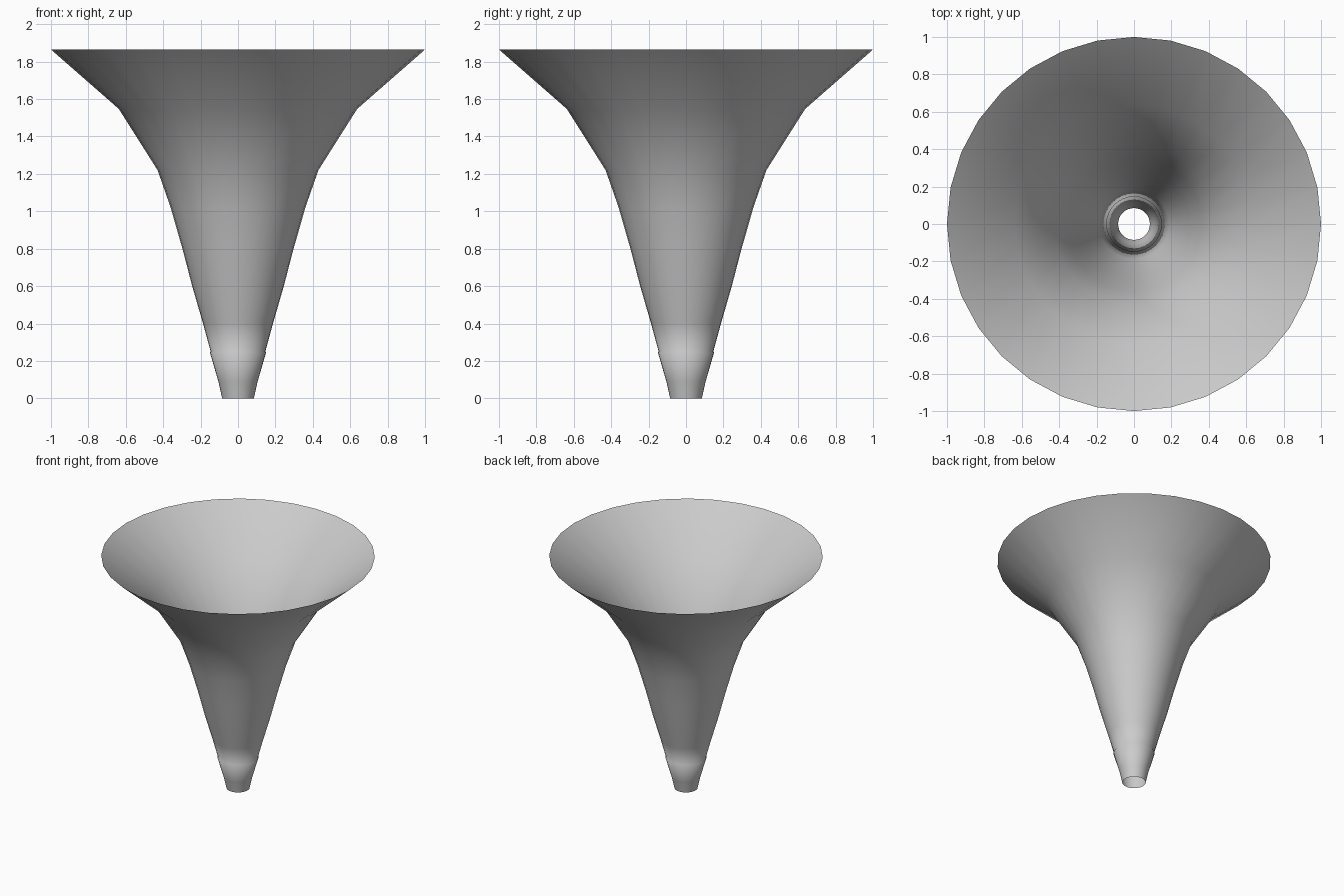
import bpy, bmesh, math

if "Cube" in bpy.data.objects:
    bpy.data.objects.remove(bpy.data.objects["Cube"])

# Horn profile (radius, height), with a tiny step where the mouthpiece joins
PROFILE = [(0.085, 0.0), (0.105, 0.09), (0.150, 0.245), (0.146, 0.25), (0.187, 0.40),
           (0.245, 0.60), (0.297, 0.80), (0.36, 1.02), (0.43, 1.22),
           (0.637, 1.547), (1.0, 1.865)]
SIDES = 32

# Open thin-walled shell, revolved around z
bm = bmesh.new()
rings = []
for r, z in PROFILE:
    rings.append([bm.verts.new((r * math.cos(2 * math.pi * i / SIDES),
                                r * math.sin(2 * math.pi * i / SIDES), z))
                  for i in range(SIDES)])
for low, high in zip(rings, rings[1:]):
    for i in range(SIDES):
        j = (i + 1) % SIDES
        face = bm.faces.new((low[i], low[j], high[j], high[i]))
        face.smooth = True
mesh = bpy.data.meshes.new("horn_bell")
bm.to_mesh(mesh)
bm.free()
horn = bpy.data.objects.new("horn_bell", mesh)
bpy.context.collection.objects.link(horn)
